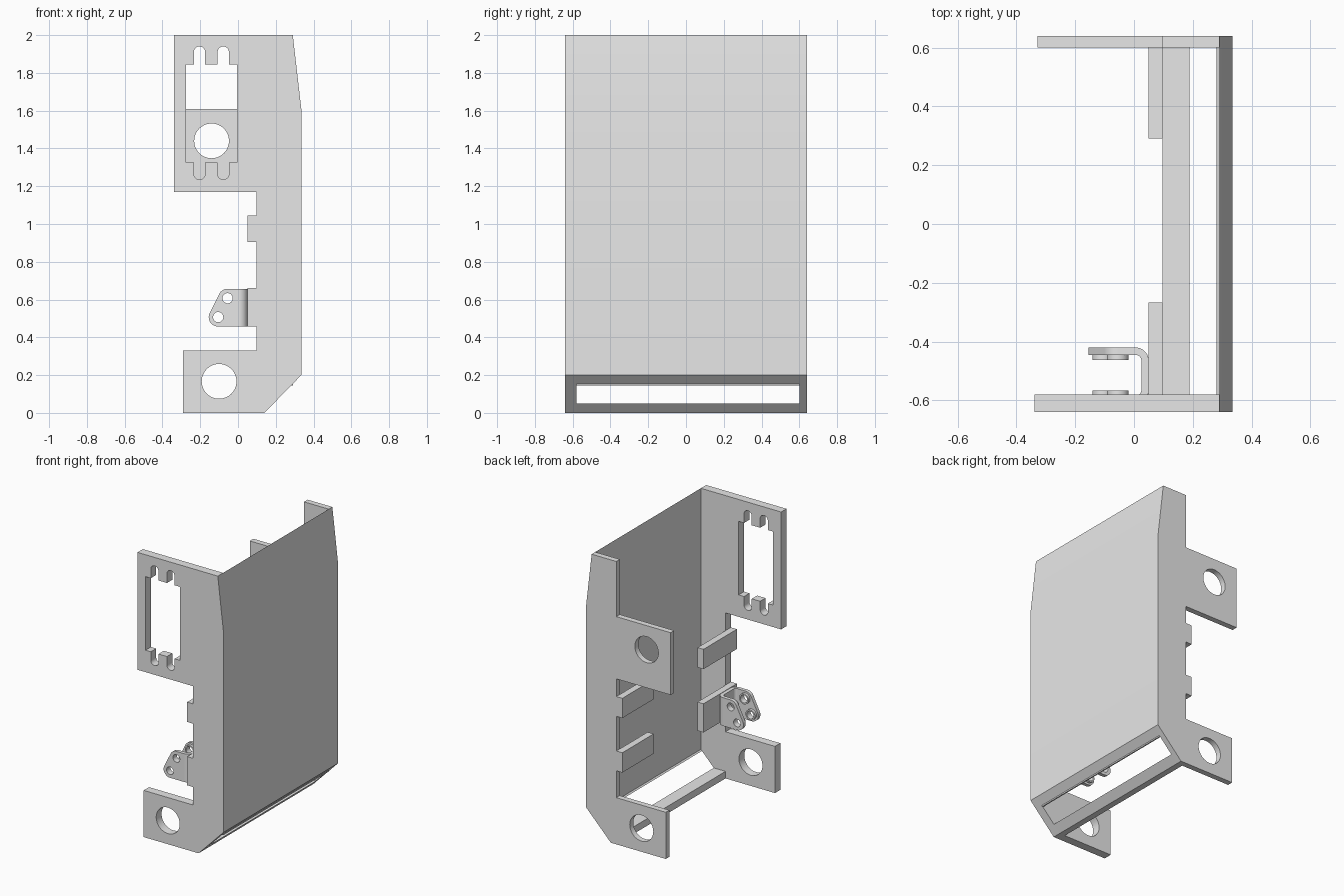
import bpy, bmesh
from math import sin, cos, radians
from mathutils import Vector

cube = bpy.data.objects.get("Cube")
if cube:
    bpy.data.objects.remove(cube, do_unlink=True)

grey = bpy.data.materials.new("light_grey")
grey.use_nodes = True
grey.diffuse_color = (0.8, 0.8, 0.8, 1)
grey.node_tree.nodes["Principled BSDF"].inputs["Base Color"].default_value = (0.8, 0.8, 0.8, 1)
parts = []


def arc(cx, cy, r, a0, a1, n=16):
    angles = [radians(a0 + (a1 - a0) * i / n) for i in range(n + 1)]
    return [(cx + r * cos(a), cy + r * sin(a)) for a in angles]


def circle(cx, cy, r):
    return arc(cx, cy, r, 0, 360, 48)[:-1]


def prism(name, profile, lo, hi, axis="y", part=True):
    """Extrude an xz profile along y, or an xy profile along z."""
    bm = bmesh.new()
    place = (lambda a, b: (a, lo, b)) if axis == "y" else (lambda a, b: (a, b, lo))
    step = Vector((0, hi - lo, 0)) if axis == "y" else Vector((0, 0, hi - lo))
    face = bm.faces.new([bm.verts.new(place(a, b)) for a, b in profile])
    out = bmesh.ops.extrude_face_region(bm, geom=[face], use_keep_orig=True)
    moved = [v for v in out["geom"] if isinstance(v, bmesh.types.BMVert)]
    bmesh.ops.translate(bm, verts=moved, vec=step)
    bmesh.ops.recalc_face_normals(bm, faces=bm.faces)
    mesh = bpy.data.meshes.new(name)
    bm.to_mesh(mesh)
    bm.free()
    mesh.materials.append(grey)
    ob = bpy.data.objects.new(name, mesh)
    bpy.context.collection.objects.link(ob)
    if part:
        parts.append(ob)
    return ob


def cut(ob, profile, lo, hi):
    """Cut a prism-shaped opening and bake the result."""
    cutter = prism("cutter", profile, lo, hi, part=False)
    cutter.hide_render = True
    mod = ob.modifiers.new("opening", "BOOLEAN")
    mod.operation, mod.solver, mod.object = "DIFFERENCE", "EXACT", cutter
    graph = bpy.context.evaluated_depsgraph_get()
    mesh = bpy.data.meshes.new_from_object(ob.evaluated_get(graph))
    ob.modifiers.clear()
    ob.data = mesh
    bpy.data.objects.remove(cutter, do_unlink=True)


def rect(x0, x1, z0, z1):
    return [(x0, z0), (x1, z0), (x1, z1), (x0, z1)]


FRONT, FRONT_IN, BACK_IN, BACK = -0.64, -0.58, 0.60, 0.64

# Side plates share the outer contour and the lower lug
contour = [(0.29, 2), (0.335, 1.61), (0.335, 0.2), (0.14, 0), (-0.29, 0),
           (-0.29, 0.33), (0.097, 0.33), (0.097, 1.17)]
front_plate = prism("front_plate", contour + [(-0.338, 1.17), (-0.338, 2)], FRONT, FRONT_IN)
back_plate = prism("back_plate", contour + [(-0.328, 1.17), (-0.328, 1.61),
                                            (0.097, 1.61), (0.097, 2)], BACK_IN, BACK)

# Round holes in the lugs
for plate, x, z in ((front_plate, -0.1, 0.167), (back_plate, -0.1, 0.167),
                    (back_plate, -0.14, 1.44)):
    cut(plate, circle(x, z, 0.092), -1, 1)

# Rectangular opening with rounded screw slots
cut(front_plate, rect(-0.275, -0.005, 1.325, 1.845), -1, 0)
for x in (-0.204, -0.078):
    slot = arc(x, 1.91, 0.03, 0, 180) + arc(x, 1.265, 0.03, 180, 360)
    cut(front_plate, slot, -1, 0)

# Main wall, tapering to a thin top edge, and the strip below the slot
prism("main_wall", [(0.29, 2), (0.335, 1.61), (0.335, 0.2), (0.281, 0.145), (0.29, 0.145)],
      FRONT_IN, BACK_IN)
prism("bottom_strip", [(0.097, 0), (0.14, 0), (0.189, 0.05), (0.097, 0.05)],
      FRONT_IN, BACK_IN)

# Ribs on the plate edges
for name, y0, y1, lower in (("front", FRONT, -0.267, 0.457), ("back", 0.29, BACK, 0.52)):
    prism(name + "_upper_rib", rect(0.05, 0.097, 0.905, 1.045), y0, y1)
    prism(name + "_lower_rib", rect(0.05, 0.097, lower, 0.66), y0, y1)

# U-shaped bracket: bent base, two tabs, raised hole collars
Z0, Z1 = 0.457, 0.657
holes = ((-0.055, 0.607), (-0.105, 0.507))
base = (arc(0.005, -0.465, 0.045, 90, 0) + arc(0.005, -0.565, 0.045, 0, -90)
        + arc(0.005, -0.565, 0.02, -90, 0) + arc(0.005, -0.465, 0.02, 0, 90))
prism("bracket_base", base, Z0, Z1, axis="z")
tab = ([(0.005, Z0), (0.005, Z1)] + arc(*holes[0], 0.05, 90, 153.4)
       + arc(*holes[1], 0.05, 153.4, 270))
for name, y0, y1, c0, c1 in (("inner", -0.445, -0.42, -0.463, -0.445),
                             ("outer", -0.61, -0.585, -0.585, -0.567)):
    plate = prism(name + "_bracket_tab", tab, y0, y1)
    for x, z in holes:
        cut(plate, circle(x, z, 0.027), -1, 1)
        collar = prism(name + "_hole_collar", circle(x, z, 0.037), c0, c1)
        cut(collar, circle(x, z, 0.027), -1, 1)

# Smooth curved walls, keep edges sharp
bpy.ops.object.select_all(action="DESELECT")
for ob in parts:
    ob.select_set(True)
bpy.context.view_layer.objects.active = parts[0]
bpy.ops.object.shade_smooth_by_angle(angle=radians(30))
